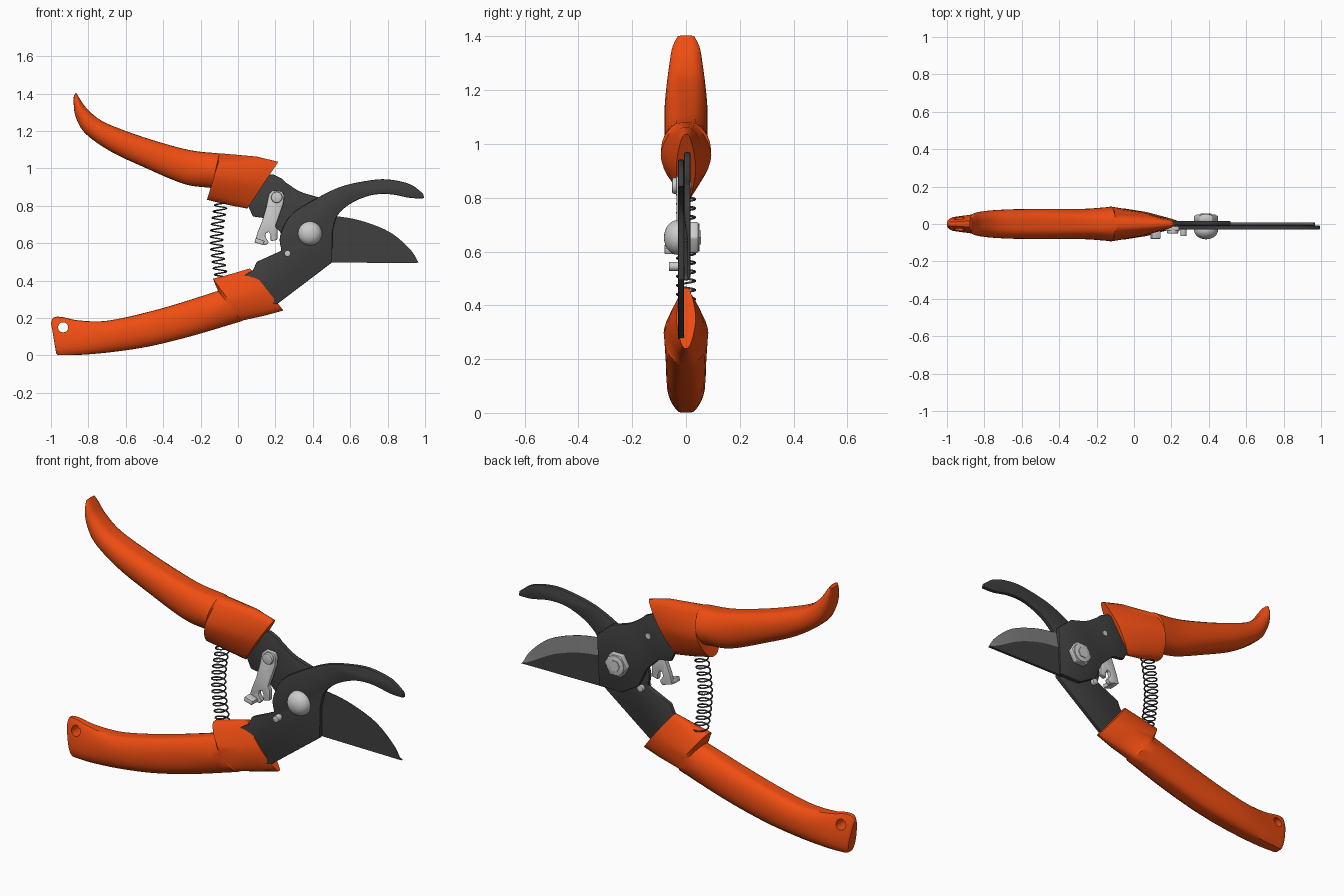
import bpy, bmesh, math
from mathutils import Vector

if "Cube" in bpy.data.objects:
    bpy.data.objects.remove(bpy.data.objects["Cube"])


def material(name, r, g, b):
    m = bpy.data.materials.new(name)
    m.diffuse_color = (r, g, b, 1)
    m.use_nodes = True
    m.node_tree.nodes["Principled BSDF"].inputs["Base Color"].default_value = m.diffuse_color
    return m


ORANGE = material("orange_grip", 0.87, 0.075, 0.006)
DARK = material("dark_steel", 0.05, 0.05, 0.052)
GROUND = material("ground_steel", 0.2, 0.2, 0.2)


def smooth(pts, n=5):
    """Catmull-Rom through points of any dimension."""
    p = [Vector(q) for q in pts]
    p = [p[0] * 2 - p[1]] + p + [p[-1] * 2 - p[-2]]
    out = []
    for a, b, c, d in zip(p, p[1:], p[2:], p[3:]):
        for i in range(n):
            t = i / n
            out.append(0.5 * (2 * b + (c - a) * t + (2 * a - 5 * b + 4 * c - d) * t * t
                              + (3 * b - a - 3 * c + d) * t ** 3))
    return [tuple(v) for v in out + [p[-2]]]


def finish(ob, mat=None, bevel=0, angle=35, cutter=None):
    if mat:
        ob.data.materials.append(mat)
    if bevel:
        m = ob.modifiers.new("bevel", 'BEVEL')
        m.width, m.segments, m.limit_method = bevel, 2, 'ANGLE'
        m.angle_limit = math.radians(40)
    if cutter:
        m = ob.modifiers.new("hole", 'BOOLEAN')
        m.operation, m.object, m.solver = 'DIFFERENCE', cutter, 'EXACT'
    bpy.ops.object.select_all(action='DESELECT')
    bpy.context.view_layer.objects.active = ob
    ob.select_set(True)
    bpy.ops.object.convert(target='MESH')
    bpy.ops.object.shade_smooth_by_angle(angle=math.radians(angle))
    return ob


def loft(name, rings, **kw):
    bm = bmesh.new()
    vs = [[bm.verts.new(p) for p in r] for r in rings]
    n = len(rings[0])
    for a, b in zip(vs, vs[1:]):
        for i in range(n):
            bm.faces.new((a[i], a[(i + 1) % n], b[(i + 1) % n], b[i]))
    bm.faces.new(vs[0])
    bm.faces.new(vs[-1])
    bmesh.ops.recalc_face_normals(bm, faces=bm.faces)
    me = bpy.data.meshes.new(name)
    bm.to_mesh(me)
    bm.free()
    ob = bpy.data.objects.new(name, me)
    bpy.context.collection.objects.link(ob)
    return finish(ob, **kw)


def plate(name, outline, y0, y1, **kw):
    return loft(name, [[(x, y, z) for x, z in outline] for y in (y0, y1)], **kw)


def disc(name, x, z, r, y0, y1, n=32, **kw):
    ring = [(x + r * math.cos(i * math.tau / n), z + r * math.sin(i * math.tau / n)) for i in range(n)]
    return plate(name, ring, y0, y1, **kw)


def grip(name, stations, **kw):
    """Loft of sections: top x,z, bottom x,z, half width, squareness, top pinch."""
    rings = []
    for tx, tz, bx, bz, w, p, k in stations:
        ring = []
        for i in range(28):
            a = i * math.tau / 28
            c, s = math.cos(a), math.sin(a)
            h = math.copysign(abs(c) ** (2 / p), c)
            h = max(-0.93, min(0.93, h)) / 0.93
            y = math.copysign(abs(s) ** (2 / p), s) * w * (1 - k * (h + 1) / 2)
            u = (h + 1) / 2
            ring.append((bx + (tx - bx) * u, y, bz + (tz - bz) * u))
        rings.append(ring)
    return loft(name, rings, mat=ORANGE, **kw)


# Upper grip: curled tail, then the flared guard
grip("upper_grip", smooth([
    (-.866, 1.404, -.878, 1.39, .033, 2.2, 0), (-.846, 1.373, -.878, 1.335, .052, 2.2, 0),
    (-.81, 1.322, -.866, 1.27, .062, 2.2, 0), (-.73, 1.255, -.815, 1.185, .072, 2.2, 0),
    (-.6, 1.2, -.68, 1.09, .079, 2.2, 0), (-.43, 1.143, -.5, 1.005, .08, 2.2, 0),
    (-.25, 1.096, -.29, .917, .081, 2.1, 0), (-.1, 1.08, -.142, .895, .092, 1.8, 0)])
    + [(-.09, 1.08, -.166, .832, .094, 1.6, 0), (.1, 1.063, -.05, .804, .068, 1.6, 0),
       (.215, 1.035, .05, .785, .036, 1.6, 0)])

# Lower grip with a hanging hole in its pinched end
hole = disc("hole_cutter", -.935, .15, .027, -.2, .2)
hole.hide_render = True
grip("lower_grip", smooth([
    (-1.0, .175, -.972, .01, .036, 2.2, .45), (-.985, .203, -.962, .002, .045, 2.2, .5),
    (-.94, .205, -.93, .001, .052, 2.2, .5), (-.86, .188, -.84, .003, .062, 2.2, .35),
    (-.72, .183, -.68, .017, .07, 2.2, .05), (-.55, .215, -.48, .047, .073, 2.2, 0),
    (-.35, .268, -.25, .103, .075, 2.2, 0), (-.107, .345, .02, .183, .08, 1.8, 0)])
    + [(-.134, .41, .03, .188, .083, 1.6, 0), (-.03, .437, .14, .212, .066, 1.6, 0),
       (.064, .465, .243, .24, .036, 1.6, 0)], cutter=hole)
bpy.data.objects.remove(hole)

# Hooked counter blade, carried by the lower grip
hook = ([(.0, .3), (.02, .42), (.08, .455), (.10, .5)]
        + smooth([(.232, .56), (.225, .637), (.278, .745), (.385, .82), (.545, .9), (.706, .936),
                  (.81, .94), (.92, .915), (.99, .865)])
        + smooth([(.995, .84), (.92, .842), (.81, .862), (.706, .855), (.6, .81), (.53, .745), (.505, .66)])
        + [(.503, .497), (.214, .278), (.1, .25)])
plate("hook_blade", hook, -.03, -.008, mat=DARK, bevel=.005)

# Cutting blade body, carried by the upper grip
body = ([(.05, .95), (.187, .968), (.235, .945)] + smooth([(.255, .925), (.33, .877), (.43, .845)])
        + [(.515, .77), (.503, .5), (.37, .5), (.27, .56), (.225, .66), (.15, .733), (.08, .743), (.03, .85)])
plate("cutting_blade_body", body, -.007, .016, mat=DARK, bevel=.004)

# Blade with its ground cutting bevel on the rear
edge = smooth([(.49, .75), (.65, .722), (.81, .66), (.92, .567), (.965, .497)])
inner = smooth([(.49, .66), (.63, .64), (.77, .595), (.89, .53), (.955, .496)])
plate("cutting_blade", inner + [(.968, .493), (.49, .497)], -.007, .007, mat=DARK)
loft("cutting_bevel", [[(ex, -.006, ez), (ix, -.007, iz), (ix, .007, iz)]
                       for (ex, ez), (ix, iz) in zip(edge, inner)], mat=GROUND)
plate("cutting_blade_face", edge + inner[::-1], -.0085, -.0068, mat=DARK)

# Pivot bolt: domed head in front, hex nut behind
bpy.ops.mesh.primitive_uv_sphere_add(segments=32, ring_count=16, radius=1, location=(.385, -.032, .652))
dome = bpy.context.object
dome.name = "pivot_bolt_head"
dome.scale = (.064, .05, .064)
finish(dome)
disc("pivot_nut", .385, .652, .066, .014, .046, n=6, bevel=.006)
disc("pivot_nut_collar", .385, .652, .052, .014, .051, bevel=.003)
disc("pivot_bolt_end", .385, .652, .03, .014, .055, n=6)

# Stop pin and small plate rivet
disc("stop_pin", .265, .545, .017, -.064, .012, n=20, bevel=.003)
disc("plate_rivet", .21, .845, .014, -.03, .02, n=20)

# Locking latch with thumb tab and rivet
latch = [(.165, .862), (.185, .882), (.235, .878), (.247, .855), (.242, .81), (.2, .69), (.21, .675),
         (.21, .618), (.175, .61), (.175, .64), (.165, .66), (.15, .655), (.145, .635), (.165, .605),
         (.15, .588), (.09, .605), (.105, .66), (.13, .72), (.15, .79)]
plate("locking_latch", latch, -.036, -.012, bevel=.004)
plate("latch_thumb_tab", [(.088, .604), (.135, .59), (.142, .612), (.095, .628)], -.08, -.03, bevel=.004)
disc("latch_rivet", .207, .845, .03, -.052, -.03, bevel=.007)

# Bowed return spring
turns, steps = 12, 16
cu = bpy.data.curves.new("return_spring", 'CURVE')
cu.dimensions = '3D'
cu.bevel_depth, cu.bevel_resolution = .004, 1
sp = cu.splines.new('POLY')
sp.points.add(turns * steps)
for i, pt in enumerate(sp.points):
    t, a = i / (turns * steps), i * math.tau / steps
    pt.co = (-.088 - .026 * math.sin(math.pi * t) + .034 * math.cos(a), .034 * math.sin(a),
             .415 + .405 * t, 1)
spring = bpy.data.objects.new("return_spring", cu)
bpy.context.collection.objects.link(spring)
finish(spring, mat=DARK, angle=60)
